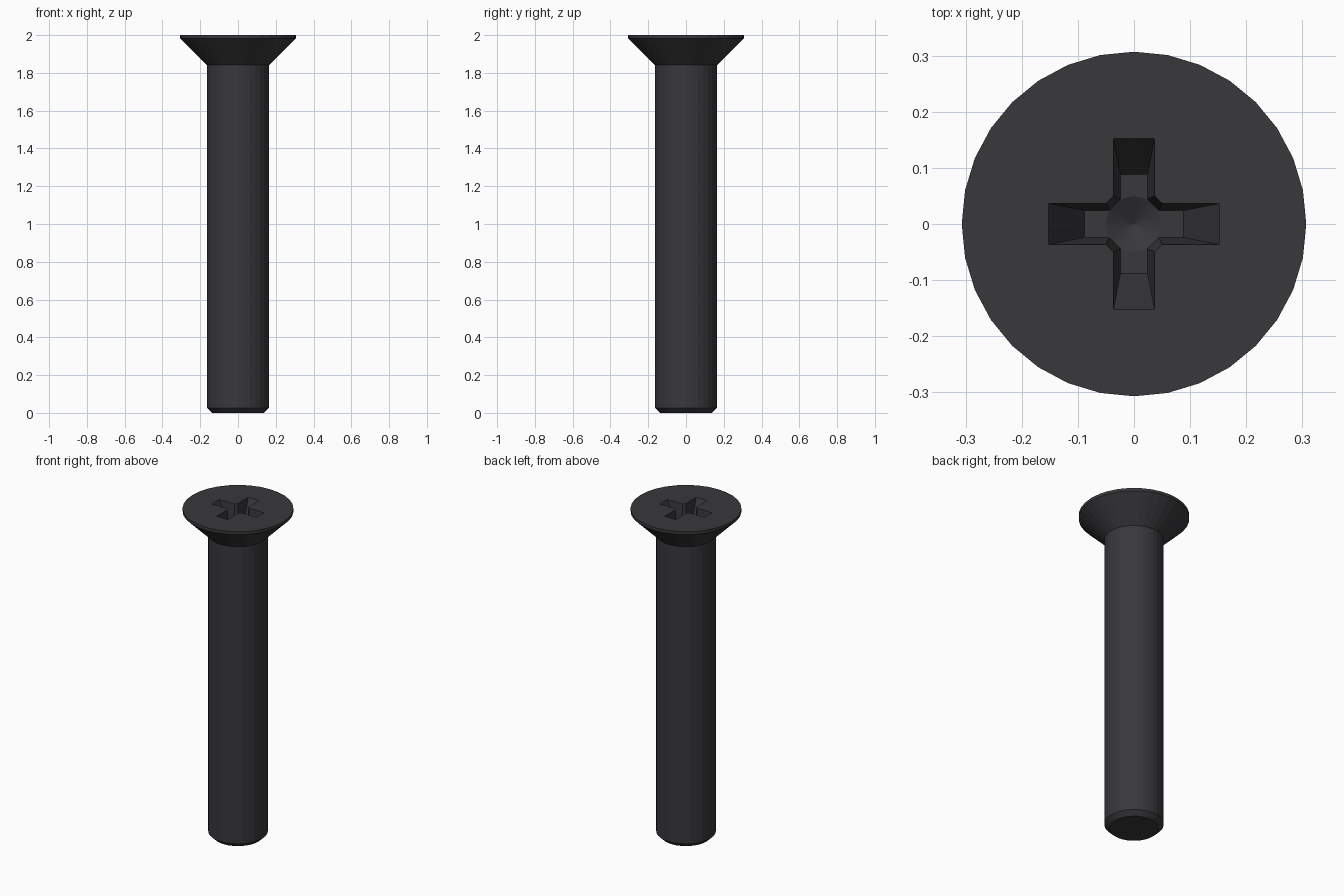
import bpy, bmesh
from math import cos, sin, pi

if "Cube" in bpy.data.objects:
    bpy.data.objects.remove(bpy.data.objects["Cube"])

SIDES = 32


def loft(name, rings):
    """Closed solid from a stack of matching rings of points, bottom to top."""
    bm = bmesh.new()
    loops = [[bm.verts.new(p) for p in ring] for ring in rings]
    for a, b in zip(loops, loops[1:]):
        n = len(a)
        for i in range(n):
            j = (i + 1) % n
            bm.faces.new((a[i], a[j], b[j], b[i]))
    bm.faces.new(loops[0][::-1])
    bm.faces.new(loops[-1])
    bmesh.ops.remove_doubles(bm, verts=bm.verts, dist=1e-5)
    bmesh.ops.recalc_face_normals(bm, faces=bm.faces)
    mesh = bpy.data.meshes.new(name)
    bm.to_mesh(mesh)
    bm.free()
    obj = bpy.data.objects.new(name, mesh)
    bpy.context.collection.objects.link(obj)
    obj.data.materials.append(steel)
    return obj


def circle(r, z):
    return [(r * cos(2 * pi * i / SIDES), r * sin(2 * pi * i / SIDES), z)
            for i in range(SIDES)]


def cross(length, half, inner, z):
    """Four-armed outline with chamfered inner corners."""
    arm = [(length, -half), (length, half), (inner, half), (half, inner)]
    pts = []
    for c, s in ((1, 0), (0, 1), (-1, 0), (0, -1)):
        pts += [(x * c - y * s, x * s + y * c, z) for x, y in arm]
    return pts


def carve(target, cutter):
    mod = target.modifiers.new("recess", 'BOOLEAN')
    mod.operation = 'DIFFERENCE'
    mod.solver = 'EXACT'
    mod.object = cutter
    cutter.hide_render = True
    bpy.context.view_layer.objects.active = target
    bpy.ops.object.modifier_apply(modifier=mod.name)
    bpy.data.objects.remove(cutter)


steel = bpy.data.materials.new("dark_steel")
steel.diffuse_color = (0.04, 0.04, 0.045, 1)
steel.use_nodes = True
steel.node_tree.nodes["Principled BSDF"].inputs["Base Color"].default_value = steel.diffuse_color

# Shank with chamfered tip and countersunk head
profile = [(0.137, 0), (0.165, 0.027), (0.165, 1.842), (0.307, 1.982), (0.307, 2.0)]
screw = loft("countersunk_screw", [circle(r, z) for r, z in profile])

# Tapered cross-shaped drive recess, carried on above the head for a clean cut
FLOOR, TOP, OVER = 1.86, 2.0, 2.014
low, high = (0.088, 0.024, 0.044), (0.152, 0.0365, 0.050)
t = (OVER - FLOOR) / (TOP - FLOOR)
over = [a + (b - a) * t for a, b in zip(low, high)]
carve(screw, loft("cross_cutter", [cross(*low, FLOOR), cross(*over, OVER)]))

# Shallow conical pit in the middle of the recess floor
bpy.ops.mesh.primitive_cone_add(vertices=SIDES, radius1=0, radius2=0.051, depth=0.027,
                                location=(0, 0, FLOOR + 0.001 - 0.0135))
pit = bpy.context.object
pit.name = "pit_cutter"
pit.data.materials.append(steel)
carve(screw, pit)
